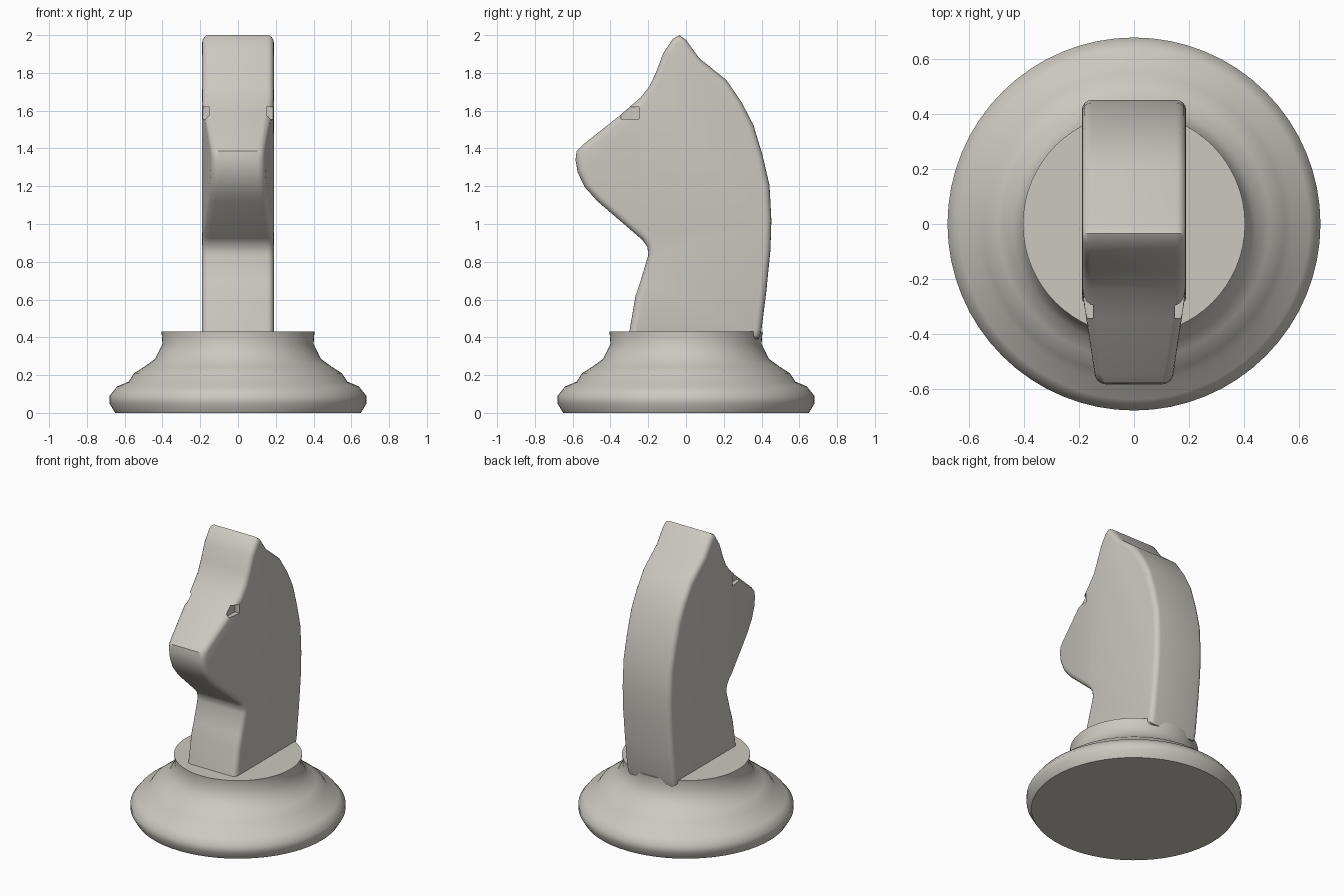
import bpy
import bmesh
from math import radians
from mathutils import Matrix, Vector

cube = bpy.data.objects.get("Cube")
if cube:
    bpy.data.objects.remove(cube, do_unlink=True)

STONE = (0.60, 0.58, 0.53, 1.0)
stone = bpy.data.materials.new("warm_grey_stone")
stone.use_nodes = True
stone.diffuse_color = STONE
stone.node_tree.nodes["Principled BSDF"].inputs["Base Color"].default_value = STONE


def make_object(name, bm):
    mesh = bpy.data.meshes.new(name)
    bmesh.ops.recalc_face_normals(bm, faces=bm.faces)
    bm.to_mesh(mesh)
    bm.free()
    mesh.materials.append(stone)
    obj = bpy.data.objects.new(name, mesh)
    bpy.context.collection.objects.link(obj)
    return obj


def activate(obj):
    bpy.ops.object.select_all(action='DESELECT')
    obj.select_set(True)
    bpy.context.view_layer.objects.active = obj


def smooth(obj, angle):
    activate(obj)
    bpy.ops.object.shade_smooth_by_angle(angle=radians(angle))


# Turned pedestal: (radius, height) profile spun around z
BASE = [(0, 0), (.65, 0), (.68, .05), (.68, .09), (.64, .14), (.58, .165),
        (.55, .21), (.495, .245), (.44, .285), (.40, .365), (.405, .43), (0, .43)]
bm = bmesh.new()
verts = [bm.verts.new((r, 0, z)) for r, z in BASE]
edges = [bm.edges.new(pair) for pair in zip(verts, verts[1:])]
bmesh.ops.spin(bm, geom=verts + edges, cent=(0, 0, 0), axis=(0, 0, 1),
               angle=radians(360), steps=64, use_merge=True)
bmesh.ops.remove_doubles(bm, verts=bm.verts, dist=0.0005)
smooth(make_object("pedestal", bm), 50)

# Horse head: (y, z) side profile, from chest over muzzle and ears to nape
HEAD = [(-.31, .39), (-.30, .43), (-.267, .62), (-.24, .70), (-.2, .835), (-.204, .878),
        (-.23, .915), (-.468, 1.12), (-.537, 1.196), (-.574, 1.275), (-.585, 1.34),
        (-.579, 1.386), (-.548, 1.418), (-.347, 1.577), (-.24, 1.67), (-.193, 1.73),
        (-.16, 1.80), (-.12, 1.905), (-.07, 1.98), (-.035, 2.0), (0, 1.975),
        (.07, 1.878), (.214, 1.762), (.294, 1.645), (.357, 1.524), (.405, 1.365),
        (.442, 1.206), (.452, 1.02), (.447, .862), (.426, .65), (.40, .44), (.385, .39)]
HALF = 0.19
CHEEK = -0.24
bm = bmesh.new()
side = bm.faces.new([bm.verts.new((-HALF, y, z)) for y, z in HEAD])
moved = bmesh.ops.extrude_face_region(bm, geom=[side], use_keep_orig=True)["geom"]
bmesh.ops.translate(bm, vec=(2 * HALF, 0, 0),
                    verts=[g for g in moved if isinstance(g, bmesh.types.BMVert)])
bmesh.ops.recalc_face_normals(bm, faces=bm.faces)

# Crease the cheeks and taper the muzzle
bmesh.ops.bisect_plane(bm, geom=bm.verts[:] + bm.edges[:] + bm.faces[:], dist=0.001,
                       plane_co=(0, CHEEK, 0), plane_no=(0, 1, 0))
for v in bm.verts:
    if v.co.y < CHEEK and v.co.z > 0.85:
        v.co.x *= 1 - 0.8 * (CHEEK - v.co.y)

# Round the long rims between the flat sides and the outline
bm.normal_update()
rims = [e for e in bm.edges if len(e.link_faces) == 2
        and sum(abs(f.normal.x) > 0.7 for f in e.link_faces) == 1]
bmesh.ops.bevel(bm, geom=rims, offset=0.035, offset_type='OFFSET', segments=4,
                profile=0.5, affect='EDGES', clamp_overlap=False)
head = make_object("horse_head", bm)

# Eye notches cut into both sides
bm = bmesh.new()
for s in (-1, 1):
    bmesh.ops.create_cube(bm, size=1, matrix=Matrix.LocRotScale(
        Vector((s * .20, -.297, 1.588)), None, Vector((.10, .096, .064))))
cutter = make_object("eye_cutter", bm)
cutter.hide_render = True
cut = head.modifiers.new("eye_notches", 'BOOLEAN')
cut.operation = 'DIFFERENCE'
cut.solver = 'EXACT'
cut.object = cutter
activate(head)
bpy.ops.object.modifier_apply(modifier=cut.name)
bpy.data.objects.remove(cutter, do_unlink=True)
smooth(head, 35)
